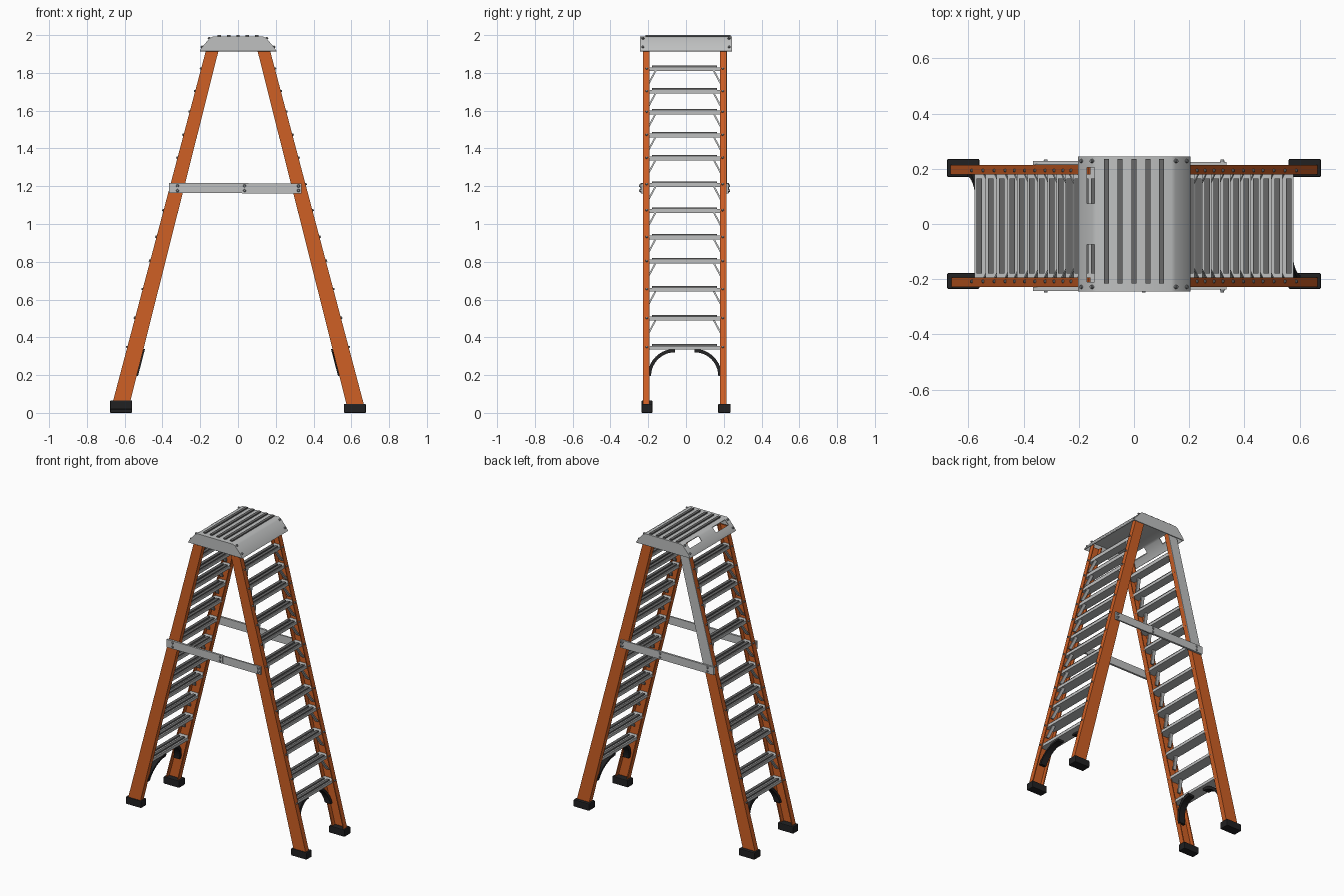
import bpy, bmesh, math
from mathutils import Vector

if "Cube" in bpy.data.objects:
    bpy.data.objects.remove(bpy.data.objects["Cube"])


def material(name, rgb):
    m = bpy.data.materials.new(name)
    m.diffuse_color = (*rgb, 1)
    m.use_nodes = True
    m.node_tree.nodes["Principled BSDF"].inputs["Base Color"].default_value = m.diffuse_color
    return m


ORANGE = material("orange fibreglass", (0.62, 0.115, 0.018))
GREY = material("light aluminium", (0.52, 0.53, 0.53))
DARK = material("dark tread", (0.14, 0.14, 0.14))
BLACK = material("black rubber", (0.015, 0.015, 0.016))
STEEL = material("bolt steel", (0.27, 0.28, 0.29))


def finish(bm, name, mat):
    bmesh.ops.recalc_face_normals(bm, faces=bm.faces[:])
    me = bpy.data.meshes.new(name)
    bm.to_mesh(me)
    bm.free()
    me.materials.append(mat)
    ob = bpy.data.objects.new(name, me)
    bpy.context.collection.objects.link(ob)
    return ob


def loft(name, rings, mat, caps=True):
    """Skin a list of equal-length vertex rings."""
    bm = bmesh.new()
    vs = [[bm.verts.new(p) for p in r] for r in rings]
    n = len(vs[0])
    for a, b in zip(vs, vs[1:]):
        for i in range(n):
            bm.faces.new((a[i], a[(i + 1) % n], b[(i + 1) % n], b[i]))
    if caps:
        bm.faces.new(vs[0])
        bm.faces.new(vs[-1])
    return finish(bm, name, mat)


def box(name, x, y, z, mat, bevel=0.0):
    ring = lambda h: [(x[0], y[0], h), (x[1], y[0], h), (x[1], y[1], h), (x[0], y[1], h)]
    ob = loft(name, [ring(z[0]), ring(z[1])], mat)
    if bevel:
        m = ob.modifiers.new("bevel", 'BEVEL')
        m.width, m.segments = bevel, 2
    return ob


def bolt(name, p, normal, r=0.008, h=0.007):
    bm = bmesh.new()
    bmesh.ops.create_cone(bm, cap_ends=True, segments=10, radius1=r, radius2=r * 0.6, depth=h * 2)
    ob = finish(bm, name, STEEL)
    ob.location = p
    ob.rotation_euler = Vector(normal).to_track_quat('Z', 'Y').to_euler()
    return ob


# outer and inner edge of the sloping rails at height z
def outer(z): return 0.665 + (z - 0.05) * (0.172 - 0.665) / 1.86
def inner(z): return 0.573 + (z - 0.05) * (0.105 - 0.573) / 1.86
def mid(z): return (outer(z) + inner(z)) / 2


SIDES = {-1: "left", 1: "right"}
ENDS = {-1: "front", 1: "back"}
FACE = {-1: -0.228, 1: 0.214}          # outer y of the rails
DEPTH, WALL = 0.034, 0.007
STEPS = [0.361, 0.515, 0.668, 0.817, 0.944, 1.085, 1.223, 1.363, 1.485, 1.607, 1.716, 1.835]

for sx, side in SIDES.items():
    for sy, end in ENDS.items():
        tag = f"{end}_{side}"
        f = FACE[sy]

        # C-channel rail, open towards the inside
        def channel(z):
            t = 0.16
            prof = [(0, 0), (1, 0), (1, DEPTH), (1 - t / 2, DEPTH), (1 - t / 2, WALL),
                    (t / 2, WALL), (t / 2, DEPTH), (0, DEPTH)]
            return [(sx * (inner(z) + u * (outer(z) - inner(z))), f - sy * v, z) for u, v in prof]
        loft(f"{tag}_leg", [channel(0.03), channel(1.945)], ORANGE)

        # rubber foot
        lift = 0.018 if (sx, sy) == (-1, -1) else 0.0
        x = sorted((sx * 0.56, sx * 0.677))
        y = (-0.235, -0.178) if sy < 0 else (0.17, 0.236)
        box(f"{tag}_foot", x, y, (lift, lift + 0.048), BLACK, 0.005)

        # curved black bracket under the lowest step
        rings = []
        yi = f - sy * DEPTH
        shift = 0.0 if sx * sy < 0 else -0.03
        for i in range(11):
            a = math.pi / 2 * i / 10
            c, s = math.cos(a), math.sin(a)
            ring = []
            for dr, dx in ((-0.009, -0.022), (0.009, -0.022), (0.009, 0.022), (-0.009, 0.022)):
                yy = yi - sy * (0.135 - (0.135 + dr) * c)
                zz = 0.195 + (0.135 + dr) * s
                ring.append((sx * (mid(zz) + dx + shift), yy, zz))
            rings.append(ring)
        loft(f"{tag}_bracket", rings, BLACK)

        # step struts and flange bolts
        for k, z in enumerate(STEPS):
            bolt(f"{tag}_step_bolt_{k}", (sx * outer(z - 0.012), f - sy * 0.02, z - 0.012),
                 (sx, 0, 0.26))
            if k == 0:
                continue
            rings = []
            for yy, zz in ((f - sy * 0.068, z - 0.022), (f - sy * 0.026, z - 0.1)):
                m = mid(zz) + 0.012
                rings.append([(sx * (m + a), yy + b, zz) for a, b in
                              ((-0.011, -0.005), (0.011, -0.005), (0.011, 0.005), (-0.011, 0.005))])
            loft(f"{tag}_strut_{k}", rings, GREY)

    # steps with two raised dark treads each
    for k, z in enumerate(STEPS):
        i, o = inner(z) + 0.006, outer(z) - 0.004
        box(f"{side}_step_{k}", sorted((sx * i, sx * o)), (-0.218, 0.204), (z - 0.026, z - 0.006), GREY)
        for u in (0.26, 0.76):
            c = sx * (i + u * (o - i))
            box(f"{side}_step_tread_{k}", (c - 0.01, c + 0.01), (-0.18, 0.165), (z - 0.008, z + 0.003), DARK)

# spreader bars, two overlapping halves on each end
for sy, end in ENDS.items():
    f = FACE[sy]
    box(f"{end}_spreader_left", (-0.365, 0.055), sorted((f, f + sy * 0.014)), (1.163, 1.216), GREY)
    box(f"{end}_spreader_right", (0.02, 0.335), sorted((f, f + sy * 0.01)), (1.161, 1.214), GREY)
    for x in (-0.32, 0.035, 0.32):
        for z in (1.177, 1.202):
            bolt(f"{end}_spreader_bolt", (x, f + sy * 0.013, z), (0, sy, 0), 0.01, 0.007)

# grey plate on the upper part of the back left rail
plate = lambda z: [(-outer(z), 0.2135, z), (-inner(z), 0.2135, z), (-inner(z), 0.218, z), (-outer(z), 0.218, z)]
loft("back_left_rail_plate", [plate(1.19), plate(1.93)], GREY)

# hollow top cap, open below
prof = [(-0.202, 1.915), (-0.194, 1.932), (-0.15, 1.984), (-0.135, 1.992),
        (0.135, 1.992), (0.15, 1.984), (0.194, 1.932), (0.204, 1.915)]
bm = bmesh.new()
fr, bk = ([bm.verts.new((x, y, z)) for x, z in prof] for y in (-0.244, 0.244))
for i in range(len(prof) - 1):
    bm.faces.new((fr[i], fr[i + 1], bk[i + 1], bk[i]))
bm.faces.new(fr)
bm.faces.new(bk)
cap = finish(bm, "top_cap", GREY)
m = cap.modifiers.new("shell", 'SOLIDIFY')
m.thickness, m.offset = 0.006, -1

# hand slots in the left slope of the cap
cutters = []
for y in ((-0.21, -0.075), (0.075, 0.205)):
    c = box("slot_cutter", (-0.171, -0.143), y, (1.9, 2.05), GREY)
    c.hide_render = True
    b = cap.modifiers.new("slot", 'BOOLEAN')
    b.operation, b.object, b.solver = 'DIFFERENCE', c, 'EXACT'
    cutters.append(c)
bpy.context.view_layer.objects.active = cap
cap.select_set(True)
for name in [m.name for m in cap.modifiers]:
    bpy.ops.object.modifier_apply(modifier=name)
bpy.ops.object.shade_smooth_by_angle(angle=math.radians(35))
for c in cutters:
    bpy.data.objects.remove(c)

# raised dark strips on the cap
for i in range(5):
    x = -0.1 + 0.05 * i
    box(f"cap_strip_{i}", (x - 0.009, x + 0.009), (-0.215, 0.235), (1.99, 2.0), DARK)

# cap bolts near the corners
for sx in SIDES:
    for sy in ENDS:
        bolt("cap_bolt_upper", (sx * 0.152, sy * 0.228, 1.983), (sx * 0.76, 0, 0.65), 0.009)
        bolt("cap_bolt_lower", (sx * 0.19, sy * 0.228, 1.937), (sx * 0.76, 0, 0.65), 0.009)
